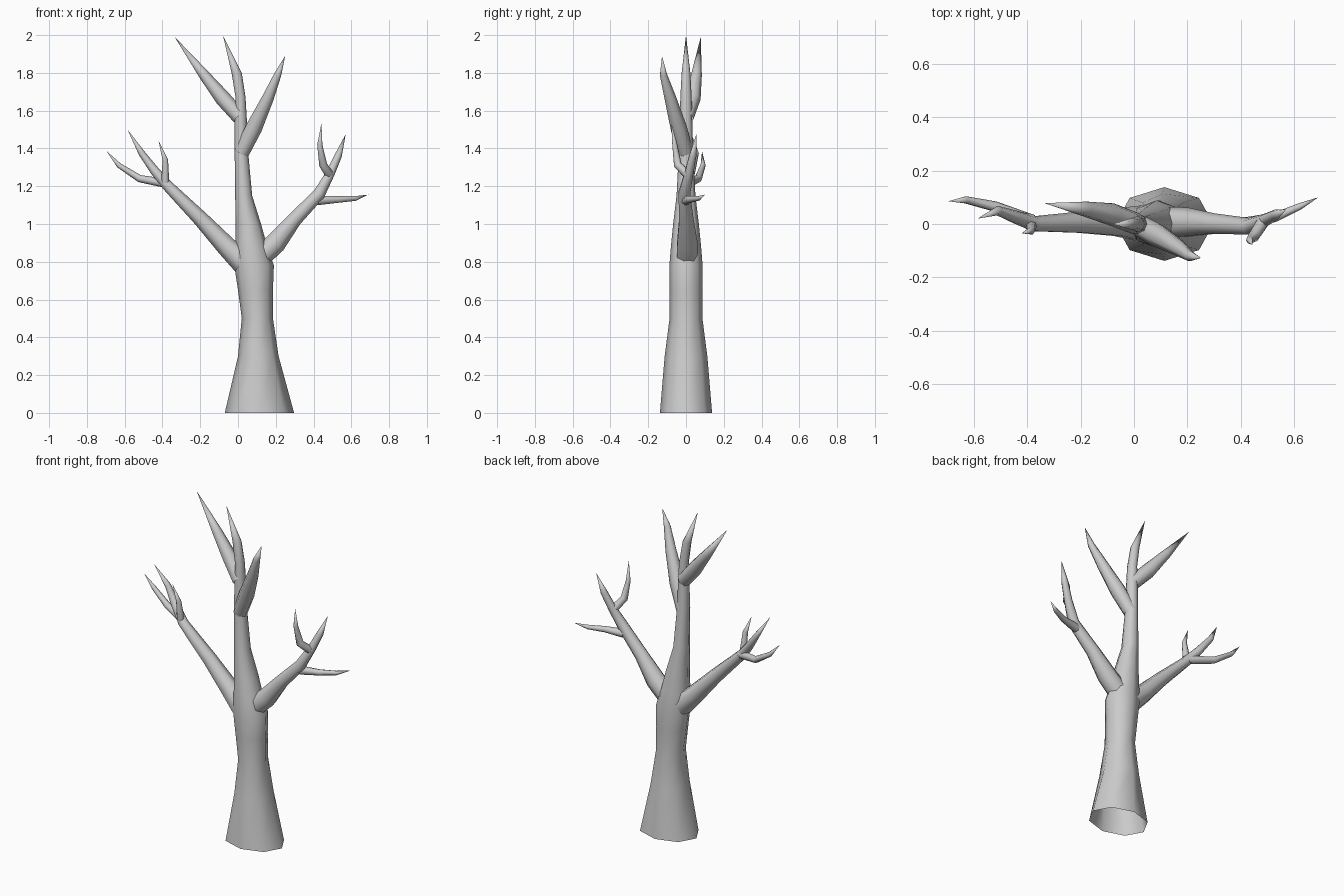
import bpy, bmesh, math
from mathutils import Vector


def skin(name, rings, tip):
    """Join equal-sized rings into an open-bottomed tube that ends in a point."""
    bm = bmesh.new()
    loops = [[bm.verts.new(p) for p in ring] for ring in rings]
    n = len(loops[0])
    for a, b in zip(loops, loops[1:]):
        for i in range(n):
            j = (i + 1) % n
            bm.faces.new((a[i], a[j], b[j], b[i]))
    top = bm.verts.new(tip)
    for i in range(n):
        bm.faces.new((loops[-1][i], loops[-1][(i + 1) % n], top))
    for f in bm.faces:
        f.smooth = True
    me = bpy.data.meshes.new(name)
    bm.to_mesh(me)
    bm.free()
    ob = bpy.data.objects.new(name, me)
    bpy.context.collection.objects.link(ob)
    return ob


def branch(name, path, tip, sides=7):
    """Tapered limb along (x, y, z, radius) points."""
    pts = [Vector(p[:3]) for p in path] + [Vector(tip)]
    rings = []
    for k, p in enumerate(path):
        d = (pts[k + 1] - pts[k]).normalized()
        if k:
            d = (d + (pts[k] - pts[k - 1]).normalized()).normalized()
        u = Vector((0, 1, 0))
        u = (u - d * u.dot(d)).normalized()
        v = d.cross(u)
        rings.append([pts[k] + p[3] * (u * math.cos(t) + v * math.sin(t))
                      for t in (2 * math.pi * i / sides for i in range(sides))])
    return skin(name, rings, tip)


# Trunk: z, left x, right x, half depth
profile = [
    (0, -.07, .297, .138), (.3, .0, .215, .113), (.5, .02, .185, .087),
    (.65, .0, .185, .088), (.78, -.02, .19, .088), (.88, -.015, .155, .08),
    (1.0, -.012, .122, .068), (1.15, -.015, .075, .05), (1.4, -.018, .052, .037),
    (1.55, -.018, .047, .033), (1.67, -.013, .04, .03), (1.8, -.034, .02, .023),
]
rings = []
for z, x0, x1, ry in profile:
    rings.append([((x0 + x1) / 2 + (x1 - x0) / 2 * math.cos(i * math.pi / 4),
                   ry * math.sin(i * math.pi / 4), z) for i in range(8)])
skin("trunk", rings, (-.08, 0, 2.0))

# Upper limbs
branch("upper_left_branch",
       [(.01, .0, 1.565, .042), (-.08, .035, 1.665, .043), (-.18, .055, 1.79, .029)],
       (-.335, .078, 1.99))
branch("upper_right_branch",
       [(.02, -.005, 1.38, .042), (.085, -.04, 1.51, .045),
        (.16, -.085, 1.67, .032), (.21, -.12, 1.79, .02)],
       (.25, -.127, 1.89))

# Left main limb and twigs
branch("left_branch",
       [(.03, .0, .80, .07), (-.06, .005, .88, .055), (-.2, .005, 1.03, .042),
        (-.37, .0, 1.2, .03), (-.44, .025, 1.28, .025), (-.51, .05, 1.375, .018)],
       (-.585, .02, 1.5))
branch("left_outer_twig",
       [(-.38, .01, 1.215, .025), (-.52, .065, 1.24, .02), (-.63, .09, 1.31, .014)],
       (-.695, .085, 1.385))
branch("left_upright_twig",
       [(-.385, -.005, 1.22, .022), (-.385, -.025, 1.34, .015)],
       (-.42, -.035, 1.44))

# Right main limb and twigs
branch("right_branch",
       [(.11, .005, .82, .06), (.2, .005, .9, .057), (.3, .0, 1.025, .04),
        (.43, -.01, 1.16, .033), (.49, .015, 1.27, .024), (.53, .035, 1.36, .02)],
       (.57, .055, 1.475))
branch("right_outer_twig",
       [(.42, .0, 1.125, .026), (.53, .025, 1.13, .018), (.62, .065, 1.135, .013)],
       (.69, .1, 1.155))
branch("right_upright_twig",
       [(.485, .01, 1.26, .024), (.45, -.045, 1.315, .022), (.433, -.06, 1.42, .014)],
       (.442, -.078, 1.535))
